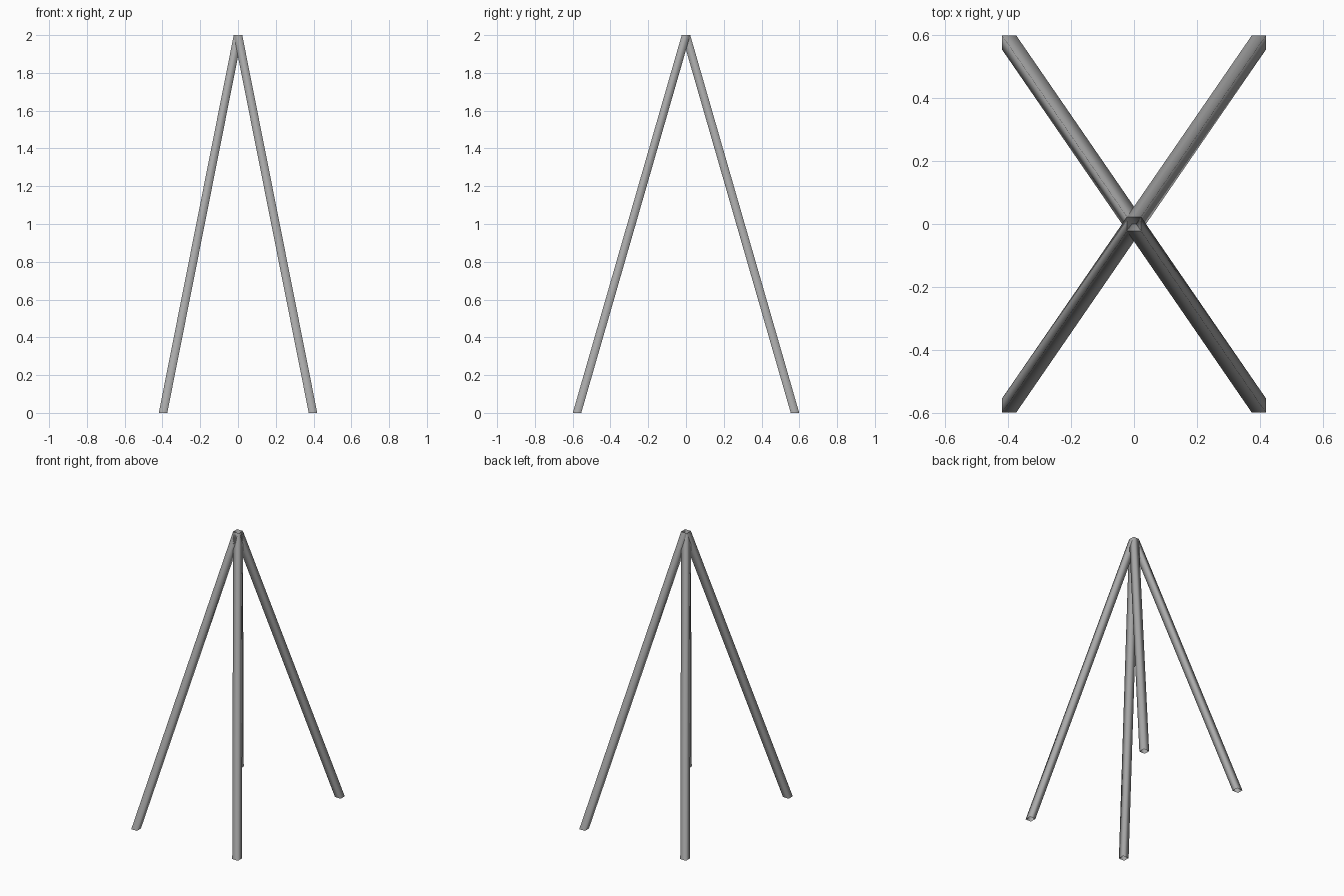
import bpy
import bmesh
from mathutils import Vector

cube = bpy.data.objects.get("Cube")
if cube:
    bpy.data.objects.remove(cube, do_unlink=True)

HALF = 0.0225          # half width of the square tube
FOOT = (0.397, 0.577)  # foot centre
HEIGHT = 2.0

# Plain grey finish
grey = bpy.data.materials.new("plain_grey")
grey.use_nodes = True
color = (0.4, 0.4, 0.4, 1)
grey.diffuse_color = color
grey.node_tree.nodes["Principled BSDF"].inputs["Base Color"].default_value = color


def make_leg(name, sx, sy):
    """Open square tube, cut level at both ends, leaning to the apex."""
    bm = bmesh.new()
    corners = [(-1, -1), (1, -1), (1, 1), (-1, 1)]
    foot = Vector((sx * FOOT[0], sy * FOOT[1], 0))
    apex = Vector((0, 0, HEIGHT))
    rings = [[bm.verts.new(c + Vector((x, y, 0)) * HALF) for x, y in corners]
             for c in (foot, apex)]
    low, high = rings
    for i in range(4):
        j = (i + 1) % 4
        face = bm.faces.new((low[i], low[j], high[j], high[i]))
        face.smooth = True
    mesh = bpy.data.meshes.new(name)
    bm.to_mesh(mesh)
    bm.free()
    mesh.materials.append(grey)
    bpy.context.collection.objects.link(bpy.data.objects.new(name, mesh))


# Four legs meeting at the top
for side, sx in (("left", 1), ("right", -1)):
    for end, sy in (("front", -1), ("back", 1)):
        make_leg(f"{end}_{side}_leg", sx, sy)
